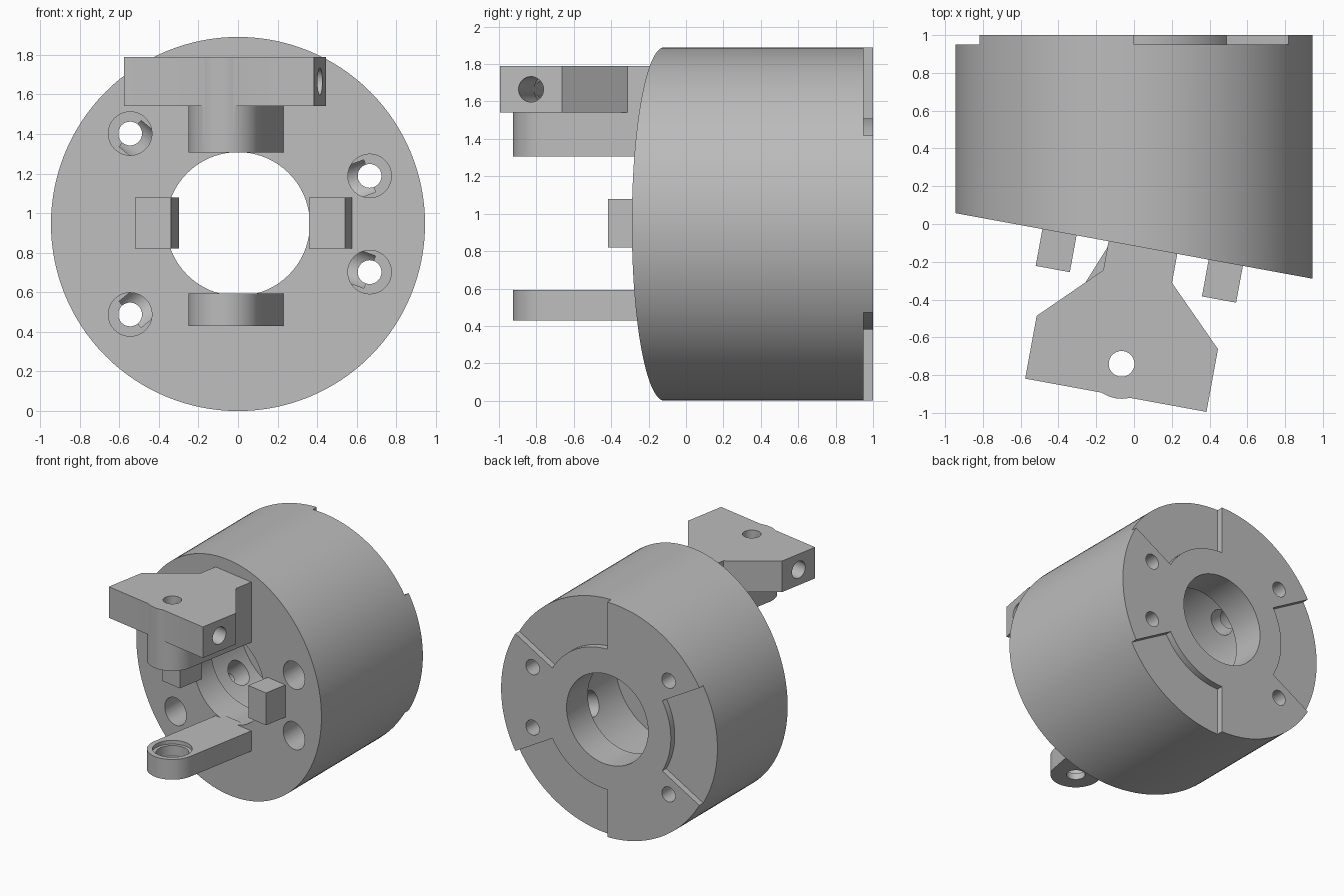
import bpy, bmesh
from math import radians, cos, sin, pi, hypot, atan2
from mathutils import Matrix, Vector

if "Cube" in bpy.data.objects:
    bpy.data.objects.remove(bpy.data.objects["Cube"], do_unlink=True)

grey = bpy.data.materials.new("machined_grey")
grey.use_nodes = True
color = (0.5, 0.5, 0.5, 1)
grey.diffuse_color = color
grey.node_tree.nodes["Principled BSDF"].inputs["Base Color"].default_value = color

R, AXIS_Z = 0.945, 0.945          # body radius and axis height
ARM_U, ARM_W, PIN_V = 0.048, 0.185, -0.626
# Frame of the slanted front face: local -y points out of the face
FACE = Matrix.Translation((0, -0.116, 0)) @ Matrix.Rotation(radians(-10.4), 4, 'Z')


def prism(name, pts, z0, z1, matrix=Matrix()):
    """Extrude a flat outline from z0 to z1, then place it."""
    bm = bmesh.new()
    low = [bm.verts.new((x, y, z0)) for x, y in pts]
    face = bm.faces.new(low)
    new = bmesh.ops.extrude_face_region(bm, geom=[face])["geom"]
    verts = [g for g in new if isinstance(g, bmesh.types.BMVert)]
    bmesh.ops.translate(bm, verts=verts, vec=(0, 0, z1 - z0))
    bmesh.ops.recalc_face_normals(bm, faces=bm.faces)
    bm.transform(matrix)
    mesh = bpy.data.meshes.new(name)
    bm.to_mesh(mesh)
    bm.free()
    mesh.materials.append(grey)
    obj = bpy.data.objects.new(name, mesh)
    bpy.context.collection.objects.link(obj)
    return obj


def arc(r, a0, a1, n, cx=0, cy=0):
    return [(cx + r * cos(a0 + (a1 - a0) * i / n), cy + r * sin(a0 + (a1 - a0) * i / n))
            for i in range(n + 1)]


def rod(name, start, end, r, n=48):
    """Cylinder between two points."""
    start, end = Vector(start), Vector(end)
    d = end - start
    m = Matrix.Translation(start) @ d.to_track_quat('Z', 'Y').to_matrix().to_4x4()
    return prism(name, arc(r, 0, 2 * pi, n)[:-1], 0, d.length, m)


def rect(u0, u1, v0, v1):
    return [(u0, v0), (u1, v0), (u1, v1), (u0, v1)]


def combine(obj, other, op='DIFFERENCE'):
    """Apply a boolean and drop the helper."""
    other.hide_render = True
    mod = obj.modifiers.new("bool", 'BOOLEAN')
    mod.operation, mod.solver, mod.object = op, 'EXACT', other
    bpy.context.view_layer.objects.active = obj
    bpy.ops.object.modifier_apply(modifier=mod.name)
    bpy.data.objects.remove(other, do_unlink=True)


def smooth(obj):
    bpy.ops.object.select_all(action='DESELECT')
    obj.select_set(True)
    bpy.context.view_layer.objects.active = obj
    bpy.ops.object.shade_smooth_by_angle(angle=radians(30))


def along_y(name, x, z, y0, y1, r, n=48):
    return rod(name, (x, y0, z), (x, y1, z), r, n)


# Main body with slanted front
body = along_y("body", 0, AXIS_Z, -0.6, 1, R, 128)
combine(body, prism("front_cut", rect(-2, 2, -2, 0), -1, 3, FACE))

# Bore with a wider chamber inside
combine(body, along_y("bore", 0, AXIS_Z, -1, 2, 0.363, 96))
combine(body, along_y("chamber", 0, AXIS_Z, 0.18, 0.73, 0.5, 96))

# Bolt holes with deep counterbores, and radial holes leading to them
for x, dz in ((-0.545, 0.457), (-0.545, -0.457), (0.665, 0.243), (0.665, -0.243)):
    z = AXIS_Z + dz
    combine(body, along_y("bolt_hole", x, z, -1, 2, 0.06))
    combine(body, along_y("counterbore", x, z, -1, 0.5, 0.11))
    a = atan2(dz, x)
    combine(body, rod("radial_hole", (0.4 * cos(a), 0.55, AXIS_Z + 0.4 * sin(a)),
                      (x, 0.55, z), 0.1))

# Three shallow sector recesses in the back face
BACK = Matrix.Translation((0, 0, AXIS_Z)) @ Matrix.Rotation(radians(90), 4, 'X')
for deg in (30, 150, 270):
    a0, a1 = radians(deg), radians(deg + 60)
    outline = arc(0.565, a0, a1, 24) + arc(1.2, a1, a0, 8)
    combine(body, prism("sector_cut", outline, -1.2, -0.95, BACK))
smooth(body)

# Square tabs beside the bore
for name, u in (("right_tab", -0.401), ("left_tab", 0.494)):
    prism(name, rect(u - 0.092, u + 0.092, -0.198, 0.03), 0.82, 1.08, FACE)


def pin_rod(z0, z1, r):
    return rod("pin_cut", FACE @ Vector((ARM_U, PIN_V, z0)), FACE @ Vector((ARM_U, PIN_V, z1)), r)


def arm(name, z0, z1):
    """Round-ended arm standing out from the slanted face."""
    pts = arc(ARM_W, pi, 2 * pi, 32, ARM_U, PIN_V)
    pts += [(ARM_U + ARM_W, 0.05), (ARM_U - ARM_W, 0.05)]
    return prism(name, pts, z0, z1, FACE)


# Lower arm with stepped pin seat
lower = arm("lower_arm", 0.43, 0.593)
for z0, r in ((0.563, 0.145), (0.48, 0.12), (0.3, 0.068)):
    combine(lower, pin_rod(z0, 0.8, r))
smooth(lower)

# Upper arm joined to the wide lever plate
upper = arm("upper_arm", 1.305, 1.79)
half = [(ARM_W, 0.02), (ARM_W, -0.156), (0.488, -0.457), (0.488, -0.795)]
outline = [(ARM_U + u, v) for u, v in half] + [(ARM_U - u, v) for u, v in reversed(half)]
combine(upper, prism("lever_plate", outline, 1.54, 1.79, FACE), 'UNION')
for z1, r in ((1.335, 0.145), (1.42, 0.12), (2, 0.068)):
    combine(upper, pin_rod(1.1, z1, r))

# Cross hole through the lever plate
combine(upper, rod("cross_hole", FACE @ Vector((-1, PIN_V, 1.665)),
                   FACE @ Vector((1, PIN_V, 1.665)), 0.068))
smooth(upper)
